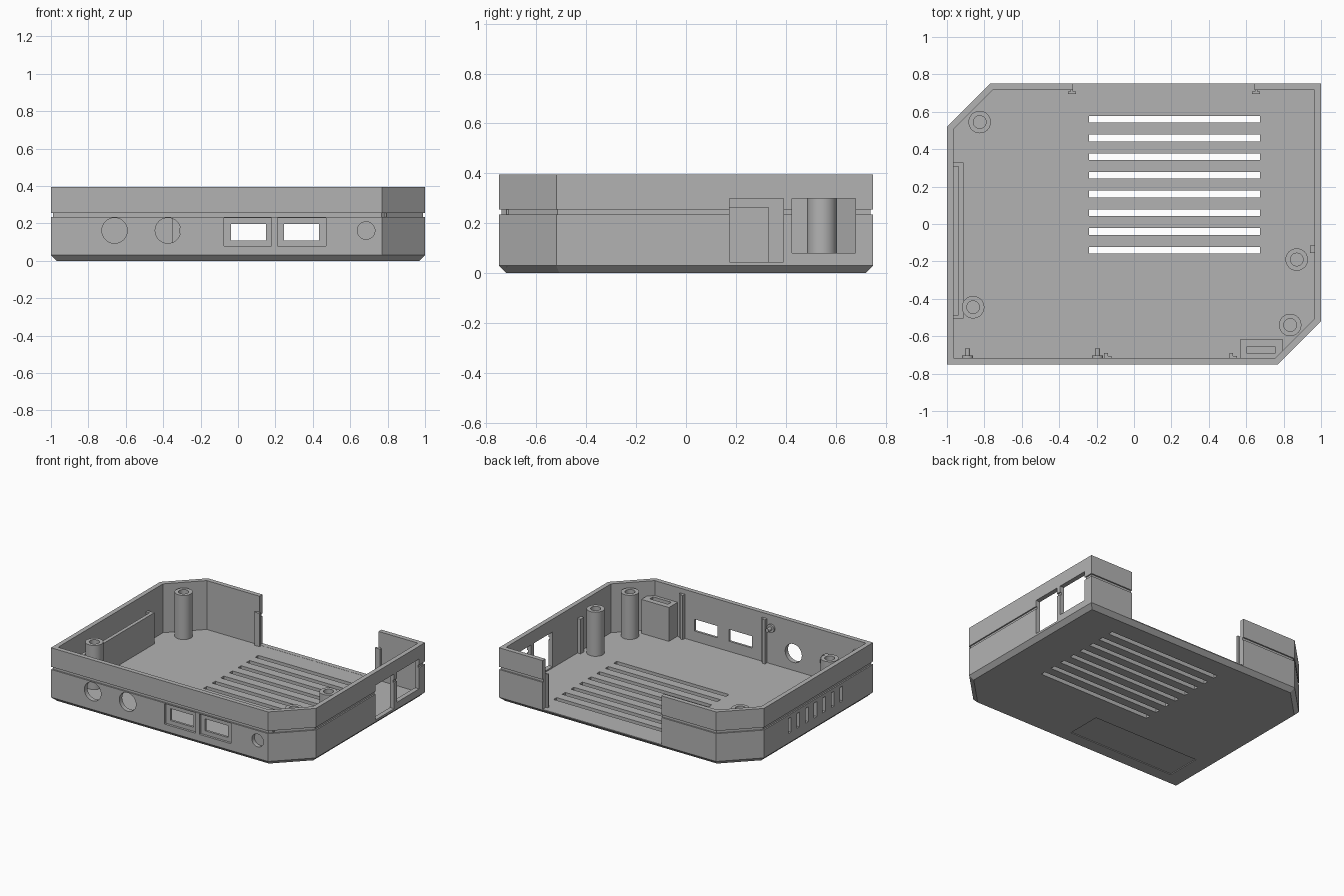
import bpy, bmesh, math
from mathutils import Matrix, Vector

if "Cube" in bpy.data.objects:
    bpy.data.objects.remove(bpy.data.objects["Cube"])

grey = bpy.data.materials.new("case grey")
grey.diffuse_color = (0.45, 0.45, 0.45, 1)
grey.use_nodes = True
grey.node_tree.nodes["Principled BSDF"].inputs["Base Color"].default_value = grey.diffuse_color


def finish(bm, name):
    bmesh.ops.recalc_face_normals(bm, faces=bm.faces)
    me = bpy.data.meshes.new(name)
    bm.to_mesh(me)
    bm.free()
    ob = bpy.data.objects.new(name, me)
    bpy.context.collection.objects.link(ob)
    me.materials.append(grey)
    return ob


def add_box(bm, x0, x1, y0, y1, z0, z1):
    m = Matrix.Translation(((x0 + x1) / 2, (y0 + y1) / 2, (z0 + z1) / 2))
    m = m @ Matrix.Diagonal((x1 - x0, y1 - y0, z1 - z0, 1))
    bmesh.ops.create_cube(bm, size=1, matrix=m)


def boxes(name, *dims):
    bm = bmesh.new()
    for d in dims:
        add_box(bm, *d)
    return finish(bm, name)


def add_rod(bm, loc, r, depth, along_y=False, seg=32):
    m = Matrix.Translation(loc)
    if along_y:
        m = m @ Matrix.Rotation(math.pi / 2, 4, 'X')
    bmesh.ops.create_cone(bm, cap_ends=True, segments=seg, radius1=r, radius2=r, depth=depth, matrix=m)


def cut(ob, cutter):
    mod = ob.modifiers.new("cut", 'BOOLEAN')
    mod.operation, mod.solver, mod.object = 'DIFFERENCE', 'EXACT', cutter
    cutter.hide_render = True
    bpy.context.view_layer.objects.active = ob
    bpy.ops.object.modifier_apply(modifier=mod.name)
    bpy.data.objects.remove(cutter)


def smooth(ob):
    bpy.ops.object.select_all(action='DESELECT')
    ob.select_set(True)
    bpy.context.view_layer.objects.active = ob
    bpy.ops.object.shade_smooth_by_angle(angle=math.radians(30))


# Tray: outline with two clipped corners, lofted up the outside and down the inside
def outline(d):
    c = 0.23 - d * 0.59  # clip length shrinks so the wall stays even
    x, y = 1 - d, 0.75 - d
    return [(-x, -y), (x - c, -y), (x, -y + c), (x, y), (-x + c, y), (-x, y - c)]


FLOOR, TOP, WALL = 0.035, 0.395, 0.034
rings = [(0.03, 0), (0, 0.03), (0, 0.235), (0.01, 0.235), (0.01, 0.255),
         (0, 0.255), (0, TOP), (WALL, TOP), (WALL, FLOOR)]
bm = bmesh.new()
loops = [[bm.verts.new((x, y, z)) for x, y in outline(d)] for d, z in rings]
for a, b in zip(loops, loops[1:]):
    for i in range(6):
        j = (i + 1) % 6
        bm.faces.new((a[i], a[j], b[j], b[i]))
bm.faces.new(loops[0])
bm.faces.new(loops[-1])
tray = finish(bm, "tray")

# Floor vents, side vents, rear opening, side ports, label recess, socket recesses
holes = [(-0.24, 0.675, y - 0.018, y + 0.018, -0.1, 0.1)
         for y in (0.56 - 0.1 * i for i in range(8))]
holes += [(-1.1, -0.95, y - 0.016, y + 0.016, 0.1, 0.21)
          for y in (0.22 - 0.1 * i for i in range(7))]
holes += [(-0.325, 0.645, 0.70, 0.9, FLOOR + 0.001, 0.6),
          (0.94, 1.1, 0.175, 0.39, 0.045, 0.30),
          (0.94, 1.1, 0.425, 0.68, 0.08, 0.30),
          (-0.85, 0.02, -0.63, -0.37, -0.1, 0.006),
          (-0.075, 0.18, -0.9, -0.733, 0.08, 0.23),
          (0.21, 0.47, -0.9, -0.733, 0.08, 0.23)]
cut(tray, boxes("port_cutter", *holes))

# Socket slots and round holes through the front wall
bm = bmesh.new()
for x in (-0.038, 0.245):
    add_box(bm, x, x + 0.188, -0.9, -0.69, 0.11, 0.197)
for x, r in ((-0.66, 0.068), (-0.375, 0.068), (0.685, 0.047)):
    add_rod(bm, (x, -0.75, 0.162), r, 0.2, True)
cut(tray, finish(bm, "front_cutter"))
smooth(tray)

# Hollow screw posts
for i, (x, y) in enumerate(((-0.825, 0.545), (-0.86, -0.445), (0.87, -0.19), (0.835, -0.54))):
    bm = bmesh.new()
    prev = None
    for r, z in ((0.06, FLOOR - 0.01), (0.06, 0.36), (0.034, 0.36), (0.034, 0.16)):
        ring = [bm.verts.new((x + r * math.cos(k * math.pi / 16), y + r * math.sin(k * math.pi / 16), z))
                for k in range(32)]
        if prev:
            for k in range(32):
                n = (k + 1) % 32
                bm.faces.new((prev[k], prev[n], ring[n], ring[k]))
        else:
            bm.faces.new(ring)
        prev = ring
    bm.faces.new(prev)
    smooth(finish(bm, f"screw_post_{i + 1}"))

# Corner block with a slot in its top
block = boxes("slotted_block", (0.57, 0.795, -0.72, -0.615, FLOOR - 0.01, 0.285))
cut(block, boxes("slot_cutter", (0.605, 0.755, -0.693, -0.655, 0.16, 0.4)))

# Card holder on the left wall: a plate with two end returns
z0, z1 = FLOOR - 0.01, 0.265
boxes("card_holder", (-0.938, -0.912, -0.505, 0.33, z0, z1),
      (-0.97, -0.938, -0.505, -0.487, z0, z1), (-0.97, -0.938, 0.308, 0.33, z0, z1))

# Front ribs, right rib and rear panel guides
for x in (-0.14, 0.53):
    boxes("front_rib", (x - 0.02, x + 0.02, -0.72, -0.705, z0, 0.36),
          (x - 0.02, x, -0.705, -0.69, z0, 0.36))
boxes("right_rib", (0.94, 0.97, -0.155, -0.115, z0, 0.29))
for x, s in ((-0.325, -1), (0.645, 1)):
    a, b = sorted((x - 0.015 * s, x + 0.028 * s))
    boxes("rear_guide", (a, b, 0.694, 0.708, z0, 0.28),
          (*sorted((x + 0.002 * s, x + 0.015 * s)), 0.708, 0.722, z0, 0.28))

# Small pins on the inside of the front wall
for x in (-0.89, -0.195):
    bm = bmesh.new()
    add_rod(bm, (x, -0.71, 0.30), 0.03, 0.016, True, 24)
    add_rod(bm, (x, -0.69, 0.30), 0.014, 0.05, True, 24)
    smooth(finish(bm, "wall_pin"))
